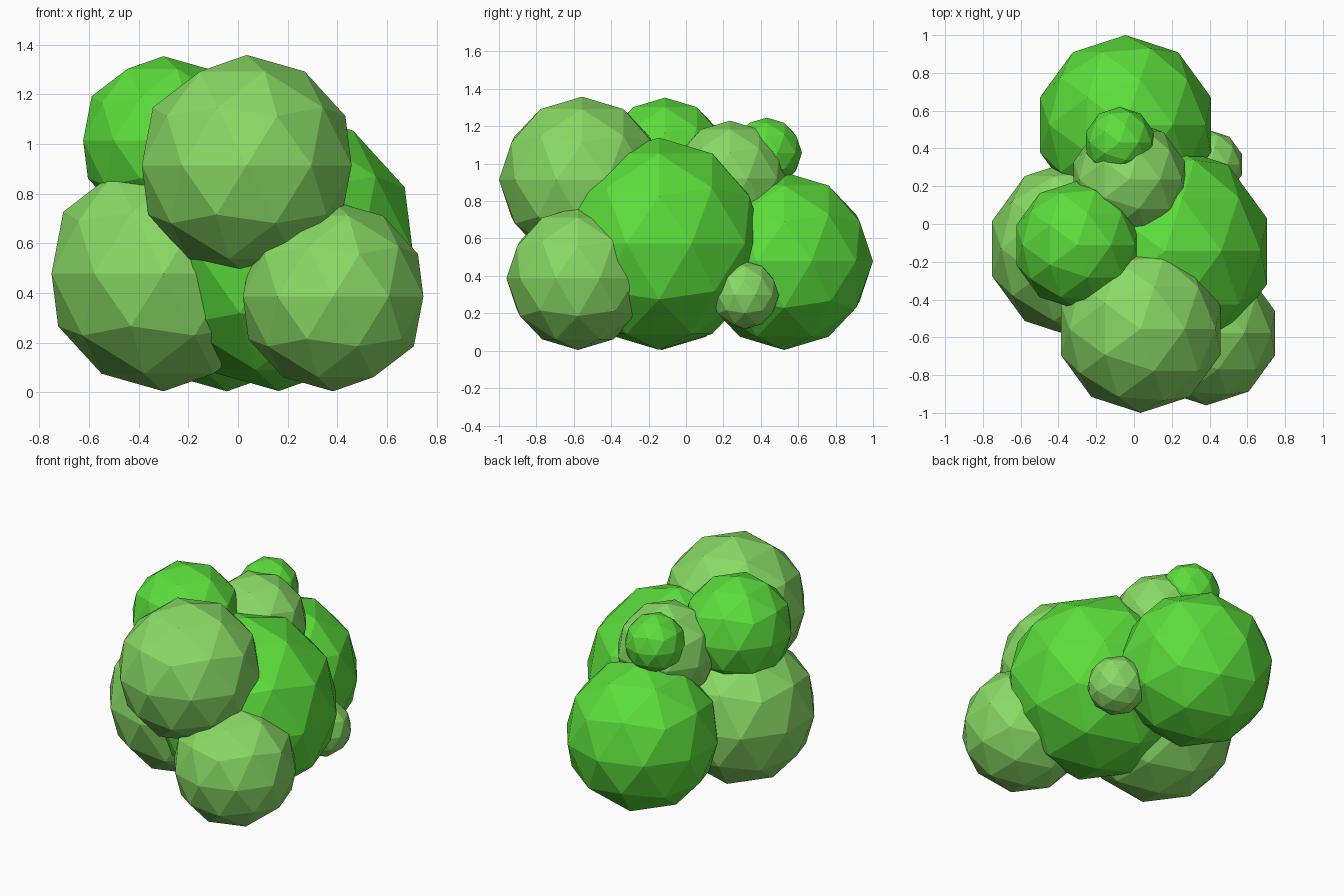
import bpy

if "Cube" in bpy.data.objects:
    bpy.data.objects.remove(bpy.data.objects["Cube"])


def material(name, color):
    mat = bpy.data.materials.new(name)
    mat.diffuse_color = color
    mat.use_nodes = True
    mat.node_tree.nodes["Principled BSDF"].inputs["Base Color"].default_value = mat.diffuse_color
    return mat


light = material("light_leaf", (0.25, 0.70, 0.13, 1))
bright = material("bright_leaf", (0.107, 0.73, 0.045, 1))

# Leaf clumps: name, centre, radius, material
CLUMPS = [
    # large clumps resting on the ground
    ("centre_clump", (0.164, -0.144, 0.572), 0.567, bright),
    ("back_clump", (-0.045, 0.525, 0.479), 0.475, bright),
    ("left_clump", (-0.30, -0.13, 0.478), 0.474, light),
    ("right_clump", (0.383, -0.578, 0.386), 0.382, light),
    # upper clumps
    ("front_top_clump", (0.035, -0.556, 0.914), 0.444, light),
    ("left_top_clump", (-0.30, -0.112, 1.013), 0.340, bright),
    ("back_top_clump", (-0.025, 0.235, 0.92), 0.310, light),
    # small accent clumps
    ("crown_bud", (-0.075, 0.432, 1.058), 0.188, bright),
    ("side_bud", (0.398, 0.315, 0.297), 0.182, light),
]

for name, centre, radius, mat in CLUMPS:
    bpy.ops.mesh.primitive_ico_sphere_add(subdivisions=2, radius=radius, location=centre)
    clump = bpy.context.object
    clump.name = name
    clump.data.materials.append(mat)
